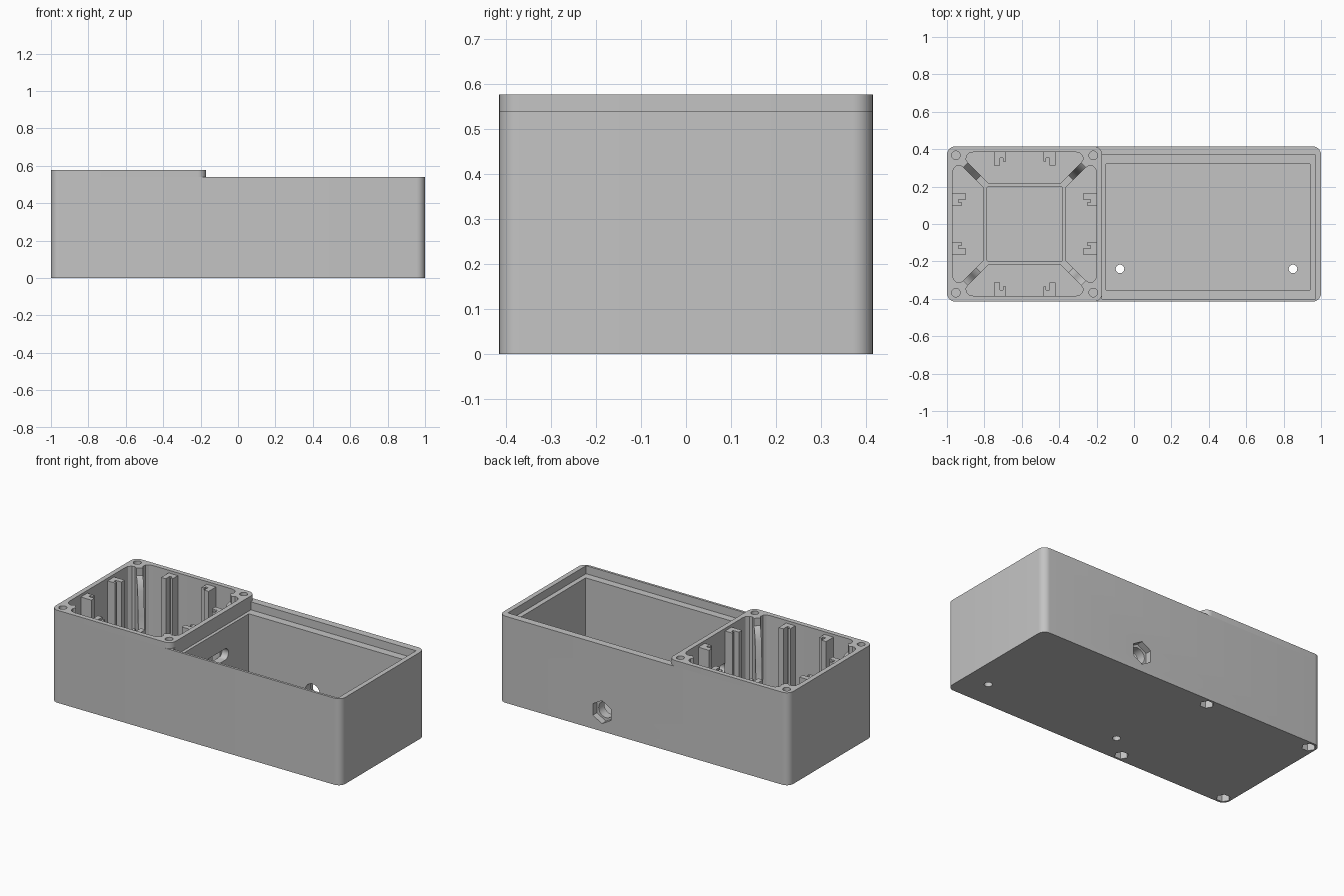
import bpy
import bmesh
import math
from mathutils import Matrix, Vector

if "Cube" in bpy.data.objects:
    bpy.data.objects.remove(bpy.data.objects["Cube"], do_unlink=True)

GREY = (0.55, 0.55, 0.55, 1)
mat = bpy.data.materials.new("grey_plastic")
mat.use_nodes = True
mat.diffuse_color = GREY
mat.node_tree.nodes["Principled BSDF"].inputs["Base Color"].default_value = GREY

BODY_TOP, RIM_TOP, FLOOR = 0.54, 0.577, 0.04
CX = -0.585          # centre of the tall compartment
SCREW = 0.367        # screw offset from that centre


def prism(name, outline, z0, z1, matrix=Matrix()):
    """Extrude a closed outline from z0 to z1, then place it."""
    bm = bmesh.new()
    face = bm.faces.new([bm.verts.new((x, y, z0)) for x, y in outline])
    top = bmesh.ops.extrude_face_region(bm, geom=[face])["geom"]
    bmesh.ops.translate(bm, vec=(0, 0, z1 - z0),
                        verts=[v for v in top if isinstance(v, bmesh.types.BMVert)])
    bmesh.ops.recalc_face_normals(bm, faces=bm.faces)
    bm.transform(matrix)
    mesh = bpy.data.meshes.new(name)
    bm.to_mesh(mesh)
    bm.free()
    mesh.materials.append(mat)
    obj = bpy.data.objects.new(name, mesh)
    bpy.context.collection.objects.link(obj)
    return obj


def rounded(x0, x1, y0, y1, r, steps=8):
    pts = []
    corners = [(x1 - r, y1 - r), (x0 + r, y1 - r), (x0 + r, y0 + r), (x1 - r, y0 + r)]
    for q, (x, y) in enumerate(corners):
        for i in range(steps + 1):
            a = math.pi / 2 * (q + i / steps)
            pts.append((x + r * math.cos(a), y + r * math.sin(a)))
    return pts


def rect(x0, x1, y0, y1):
    return [(x0, y0), (x1, y0), (x1, y1), (x0, y1)]


def ngon(x, y, r, n, turn=0):
    return [(x + r * math.cos(turn + math.tau * i / n),
             y + r * math.sin(turn + math.tau * i / n)) for i in range(n)]


def cut(target, cutters):
    bpy.context.view_layer.objects.active = target
    for c in cutters:
        mod = target.modifiers.new("cut", "BOOLEAN")
        mod.operation = "DIFFERENCE"
        mod.solver = "EXACT"
        mod.object = c
        bpy.ops.object.modifier_apply(modifier=mod.name)


# Outer shells
body = prism("box_body", rounded(-1, 1, -0.415, 0.415, 0.045), 0, BODY_TOP)
rim = prism("raised_rim", rounded(-1, -0.17, -0.415, 0.415, 0.045), BODY_TOP, RIM_TOP)

# Tall compartment outline, with rounded columns left in the corners
quarter = [(0.385, 0.27), (0.38, 0.295), (0.365, 0.31), (0.345, 0.313), (0.328, 0.302),
           (0.302, 0.328), (0.313, 0.345), (0.31, 0.365), (0.295, 0.38), (0.27, 0.385)]
well = []
for k in range(4):
    turn = Matrix.Rotation(k * math.pi / 2, 2)
    for p in quarter:
        v = turn @ Vector(p)
        well.append((CX + v.x, v.y))

shared = [prism("cutter_well", well, FLOOR, 1)]
pockets = []
for sx in (-1, 1):
    for sy in (-1, 1):
        x, y = CX + sx * SCREW, sy * SCREW
        shared.append(prism("cutter_screw", ngon(x, y, 0.023, 20), 0.3, 1))
        pockets.append(prism("cutter_nut", ngon(x, y, 0.04, 6), -0.1, 0.06))

# Low compartment, lid ledge, floor holes, wall socket and cable slot
along_y = Matrix.Translation((0.29, 0, 0.12)) @ Matrix.Rotation(math.pi / 2, 4, "X")
along_x = Matrix.Translation((0, 0, 0.325)) @ Matrix.Rotation(math.pi / 2, 4, "Y")
pockets += [
    prism("cutter_bay", rect(-0.15, 0.94, -0.353, 0.32), FLOOR, 1),
    prism("cutter_ledge", rect(-0.17, 0.97, -0.4, 0.37), 0.49, 1),
    prism("cutter_hex", ngon(0, 0, 0.072, 6, math.pi / 2), -0.5, -0.375, along_y),
    prism("cutter_socket", ngon(0, 0, 0.05, 24), -0.5, -0.25, along_y),
    prism("cutter_slot", rounded(-0.035, 0.035, -0.12, 0.12, 0.034), -0.23, -0.12, along_x),
]
for x in (-0.075, 0.85):
    pockets.append(prism("cutter_hole", ngon(x, -0.24, 0.023, 20), -0.1, 0.2))

cut(body, shared + pockets)
cut(rim, shared)
for c in shared + pockets:
    bpy.data.objects.remove(c, do_unlink=True)

# Clip posts, corner ribs and the square floor frame, repeated on four sides
parts = [body, rim]
clip = [(0.1, 0.39), (0.1, 0.335), (0.115, 0.335), (0.115, 0.352), (0.132, 0.352),
        (0.132, 0.312), (0.164, 0.312), (0.164, 0.39)]
rib = [(0.46, FLOOR - 0.01), (0.46, 0.53), (0.445, 0.53), (0.425, 0.51), (0.405, 0.45),
       (0.39, 0.3), (0.375, 0.14), (0.35, 0.1), (0.28, 0.1), (0.28, FLOOR - 0.01)]
for k in range(4):
    place = Matrix.Translation((CX, 0, 0)) @ Matrix.Rotation(k * math.pi / 2, 4, "Z")
    for side in (-1, 1):
        parts.append(prism("clip_post", [(side * x, y) for x, y in clip],
                           FLOOR - 0.01, 0.56, place))
    diagonal = (place @ Matrix.Rotation(math.pi / 4, 4, "Z")
                @ Matrix.Rotation(math.pi / 2, 4, "X"))
    parts.append(prism("corner_rib", rib, -0.018, 0.018, diagonal))
    parts.append(prism("floor_frame", rect(-0.22, 0.2, 0.2, 0.22), FLOOR - 0.01, 0.1, place))

bpy.ops.object.select_all(action="DESELECT")
for p in parts:
    p.select_set(True)
bpy.context.view_layer.objects.active = body
bpy.ops.object.shade_smooth_by_angle(angle=math.radians(30))
